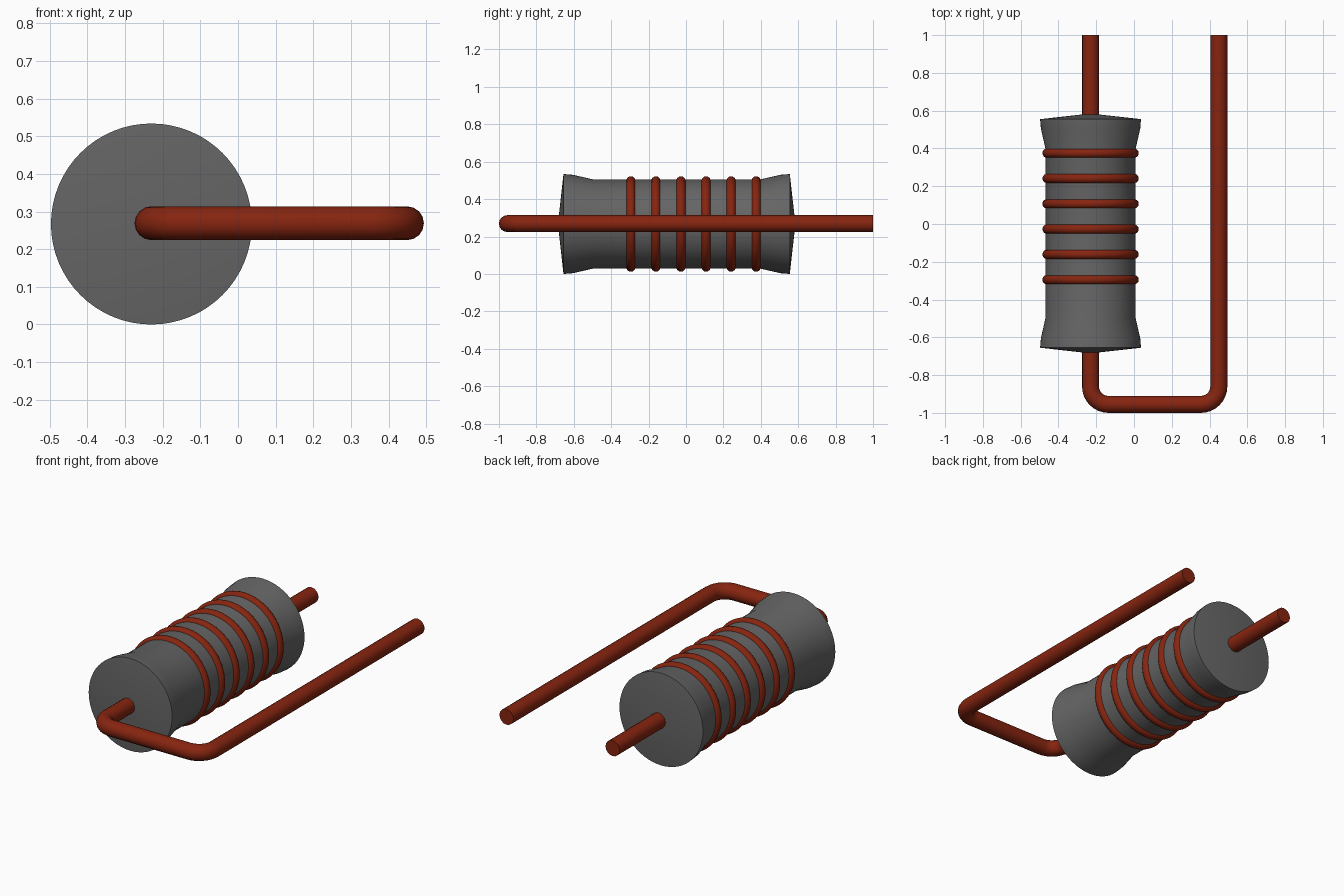
import bpy, bmesh, math
from mathutils import Matrix, Vector

cube = bpy.data.objects.get("Cube")
if cube:
    bpy.data.objects.remove(cube, do_unlink=True)

AX, AZ = -0.23, 0.267      # body axis position in x and z


def material(name, rgb):
    m = bpy.data.materials.new(name)
    m.use_nodes = True
    m.diffuse_color = (*rgb, 1)
    bsdf = m.node_tree.nodes["Principled BSDF"]
    bsdf.inputs["Base Color"].default_value = (*rgb, 1)
    bsdf.inputs["Roughness"].default_value = 0.6
    return m


grey = material("dark_grey", (0.13, 0.13, 0.13))
red = material("brick_red", (0.24, 0.018, 0.005))


def lathe(name, profile, mat, steps, closed=False):
    """Spin (radius, y) points around the body axis."""
    bm = bmesh.new()
    verts = [bm.verts.new((r, y, 0)) for r, y in profile]
    edges = [bm.edges.new(p) for p in zip(verts, verts[1:])]
    if closed:
        edges.append(bm.edges.new((verts[-1], verts[0])))
    bmesh.ops.spin(bm, geom=verts + edges, cent=(0, 0, 0), axis=(0, 1, 0),
                   angle=math.tau, steps=steps, use_duplicate=False)
    bmesh.ops.remove_doubles(bm, verts=bm.verts, dist=1e-5)
    bmesh.ops.recalc_face_normals(bm, faces=bm.faces)
    bm.transform(Matrix.Translation((AX, 0, AZ)))
    mesh = bpy.data.meshes.new(name)
    bm.to_mesh(mesh)
    bm.free()
    ob = bpy.data.objects.new(name, mesh)
    bpy.context.collection.objects.link(ob)
    mesh.materials.append(mat)
    return ob


def smooth(ob):
    bpy.ops.object.select_all(action="DESELECT")
    ob.select_set(True)
    bpy.context.view_layer.objects.active = ob
    bpy.ops.object.shade_smooth_by_angle(angle=math.radians(40))


# Flared cylindrical body with shallow conical ends
smooth(lathe("body", [(0, -0.685), (0.267, -0.655), (0.263, -0.605),
                      (0.238, -0.495), (0.238, 0.395), (0.263, 0.505),
                      (0.267, 0.555), (0, 0.585)], grey, 64))

# Six raised bands around the body
for i in range(6):
    y = -0.295 + i * 0.134
    ring = [(0.23 + 0.025 * math.cos(a), y + 0.025 * math.sin(a))
            for a in (math.tau * k / 14 for k in range(14))]
    smooth(lathe(f"band_{i + 1}", ring, red, 64, closed=True))

# Bent wire lead running through the body and back alongside it
R, X2, Y2, WZ = 0.095, 0.449, -0.955, 0.269
path = [Vector((AX, 1, WZ))]
for cx, start in ((AX + R, math.pi), (X2 - R, 1.5 * math.pi)):
    for k in range(9):
        a = start + k * math.pi / 16
        path.append(Vector((cx + R * math.cos(a), Y2 + R + R * math.sin(a), WZ)))
path.append(Vector((X2, 1, WZ)))

curve = bpy.data.curves.new("wire_lead", "CURVE")
curve.dimensions = "3D"
curve.bevel_depth = 0.045
curve.bevel_resolution = 6
curve.use_fill_caps = True
spline = curve.splines.new("POLY")
spline.points.add(len(path) - 1)
for p, co in zip(spline.points, path):
    p.co = (*co, 1)
wire = bpy.data.objects.new("wire_lead", curve)
bpy.context.collection.objects.link(wire)
curve.materials.append(red)
bpy.ops.object.select_all(action="DESELECT")
wire.select_set(True)
bpy.context.view_layer.objects.active = wire
bpy.ops.object.convert(target="MESH")
wire = bpy.context.view_layer.objects.active
bm = bmesh.new()
bm.from_mesh(wire.data)
bmesh.ops.remove_doubles(bm, verts=bm.verts, dist=1e-5)
bmesh.ops.recalc_face_normals(bm, faces=bm.faces)
bm.to_mesh(wire.data)
bm.free()
smooth(wire)
